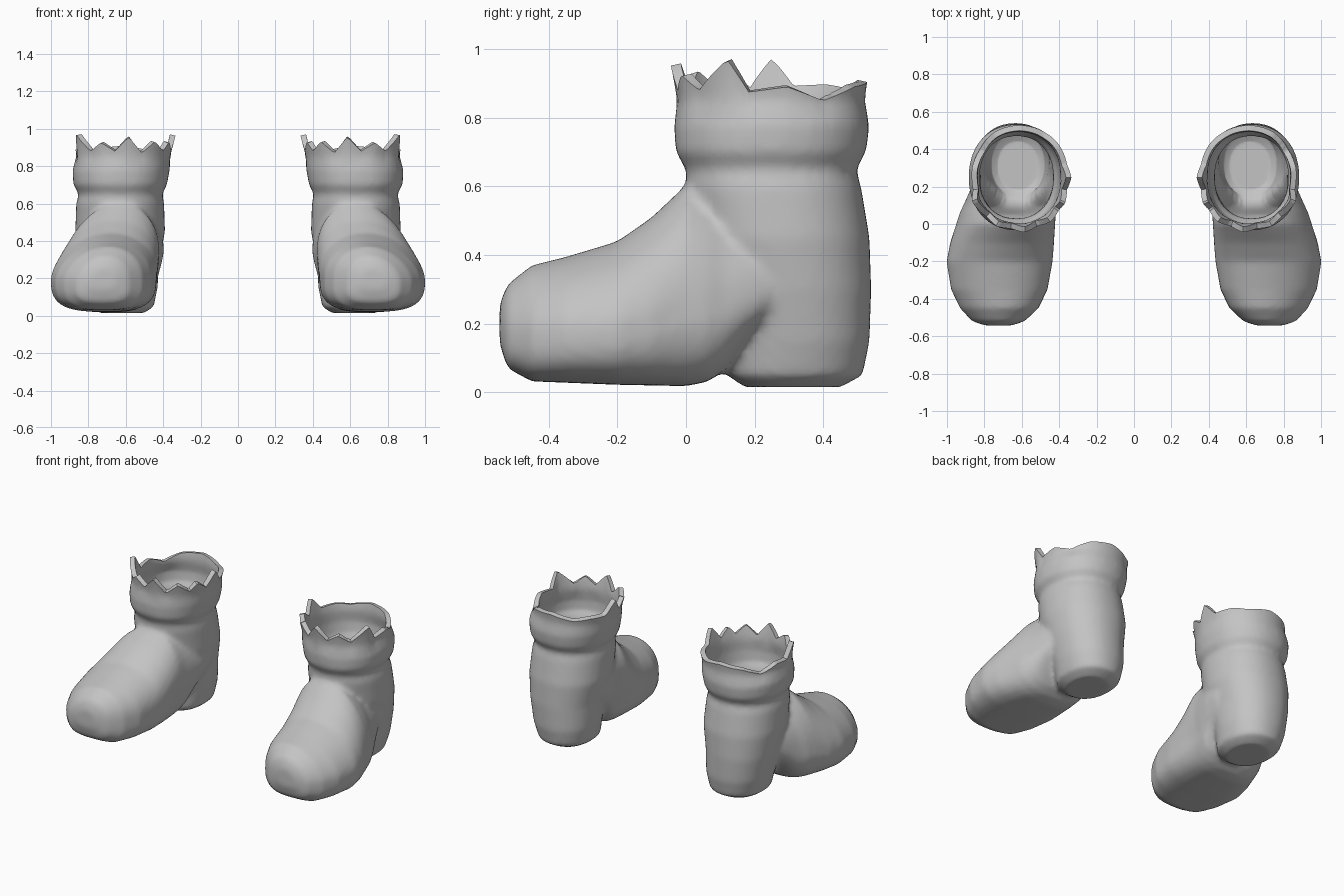
import bpy, bmesh, math
from mathutils import Matrix

cube = bpy.data.objects.get("Cube")
if cube:
    bpy.data.objects.remove(cube, do_unlink=True)

GREY = (0.55, 0.55, 0.55, 1)
mat = bpy.data.materials.new("soft grey")
mat.use_nodes = True
mat.diffuse_color = GREY
bsdf = mat.node_tree.nodes["Principled BSDF"]
bsdf.inputs["Base Color"].default_value = GREY
bsdf.inputs["Roughness"].default_value = 0.8

SIDES = 48
CX, CY = 0.61, 0.25

# Shaft and heel: height, x range, y range
SHAFT = [
    (0.015, 0.50, 0.74, 0.17, 0.45), (0.05, 0.45, 0.79, 0.12, 0.515),
    (0.15, 0.43, 0.82, 0.12, 0.535), (0.30, 0.42, 0.85, 0.08, 0.54),
    (0.45, 0.39, 0.87, 0.03, 0.535), (0.60, 0.395, 0.865, 0.0, 0.51),
    (0.65, 0.405, 0.85, 0.0, 0.495), (0.70, 0.38, 0.88, -0.03, 0.525),
    (0.78, 0.365, 0.885, -0.035, 0.535), (0.85, 0.36, 0.86, -0.02, 0.515),
    (1.0, 0.35, 0.86, -0.02, 0.515),
]
# Foot: y, centre x, half width, bottom, top
FOOT = [
    (-0.543, 0.725, 0.07, 0.14, 0.26), (-0.52, 0.725, 0.14, 0.07, 0.315),
    (-0.45, 0.72, 0.21, 0.032, 0.37), (-0.35, 0.72, 0.258, 0.028, 0.395),
    (-0.2, 0.72, 0.283, 0.022, 0.44), (-0.1, 0.71, 0.275, 0.02, 0.51),
    (0.0, 0.695, 0.258, 0.018, 0.605), (0.06, 0.685, 0.25, 0.03, 0.60),
    (0.11, 0.67, 0.243, 0.06, 0.585), (0.18, 0.655, 0.235, 0.15, 0.55),
    (0.27, 0.64, 0.22, 0.23, 0.50), (0.36, 0.63, 0.18, 0.34, 0.44),
]
# Torn rim: angle in degrees and height
RIM = [
    (-180, 0.965), (-165, 0.88), (-150, 0.93), (-140, 0.88), (-125, 0.93),
    (-110, 0.87), (-95, 0.955), (-80, 0.88), (-65, 0.925), (-50, 0.88),
    (-27, 0.97), (-15, 0.875), (10, 0.89), (35, 0.85), (60, 0.89),
    (90, 0.905), (120, 0.88), (140, 0.89), (165, 0.885), (180, 0.965),
]


def power(v, e):
    return math.copysign(abs(v) ** e, v)


def shaft_ring(z, x0, x1, y0, y1):
    pts = []
    for i in range(SIDES):
        a = math.tau * i / SIDES
        pts.append(((x0 + x1) / 2 + (x1 - x0) / 2 * power(math.cos(a), 0.92),
                    (y0 + y1) / 2 + (y1 - y0) / 2 * power(math.sin(a), 0.92), z))
    return pts


def foot_ring(y, cx, hw, z0, z1):
    pts = []
    zc = z0 + (z1 - z0) * 0.42
    for i in range(SIDES):
        a = math.tau * i / SIDES
        c, s = math.cos(a), math.sin(a)
        if s < 0:  # flatter sole
            c, s = power(c, 0.65), power(s, 0.65)
        z = zc + s * ((z1 - zc) if s > 0 else (zc - z0))
        lean = 0.16 * max(0, z - 0.2)
        pts.append((cx + hw * c - lean, y, z))
    return pts


def loft(bm, rings):
    loops = [[bm.verts.new(p) for p in r] for r in rings]
    for lo, hi in zip(loops, loops[1:]):
        for i in range(SIDES):
            j = (i + 1) % SIDES
            bm.faces.new((lo[i], lo[j], hi[j], hi[i]))
    bm.faces.new(loops[0][::-1])
    bm.faces.new(loops[-1])


def rim_height(angle):
    for (a0, h0), (a1, h1) in zip(RIM, RIM[1:]):
        if a0 <= angle <= a1:
            return h0 + (h1 - h0) * (angle - a0) / (a1 - a0)
    return RIM[0][1]


def evaluated_mesh(ob):
    deps = bpy.context.evaluated_depsgraph_get()
    return bpy.data.meshes.new_from_object(ob.evaluated_get(deps))


# Solid boot: foot and shaft blended into one skin
bm = bmesh.new()
loft(bm, [shaft_ring(*s) for s in SHAFT])
loft(bm, [foot_ring(*f) for f in FOOT])
bmesh.ops.recalc_face_normals(bm, faces=bm.faces)
me = bpy.data.meshes.new("boot_solid")
bm.to_mesh(me)
bm.free()
solid = bpy.data.objects.new("boot_solid", me)
bpy.context.collection.objects.link(solid)
rm = solid.modifiers.new("blend", "REMESH")
rm.mode = "VOXEL"
rm.voxel_size = 0.016
sm = solid.modifiers.new("soften", "SMOOTH")
sm.factor = 0.5
sm.iterations = 5
skin = evaluated_mesh(solid)
bpy.data.objects.remove(solid, do_unlink=True)

# Open the top and pull the edge into a flared, torn rim
LOW, CUT = 0.79, 0.86
bm = bmesh.new()
bm.from_mesh(skin)
bmesh.ops.bisect_plane(bm, geom=bm.verts[:] + bm.edges[:] + bm.faces[:],
                       plane_co=(0, 0, CUT), plane_no=(0, 0, 1), clear_outer=True)
for v in bm.verts:
    if v.co.z > LOW:
        angle = math.degrees(math.atan2(v.co.y - CY, v.co.x - CX))
        t = (v.co.z - LOW) / (CUT - LOW)
        v.co.z = LOW + t * (rim_height(angle) - LOW)
        flare = 1 + 0.9 * max(0, v.co.z - 0.85)
        v.co.x = CX + (v.co.x - CX) * flare
        v.co.y = CY + (v.co.y - CY) * flare
bmesh.ops.recalc_face_normals(bm, faces=bm.faces)
bm.to_mesh(skin)
bm.free()


# Pair of hollow boots
def add_boot(name, mesh):
    mesh.name = name
    mesh.materials.clear()
    mesh.materials.append(mat)
    ob = bpy.data.objects.new(name, mesh)
    bpy.context.collection.objects.link(ob)
    wall = ob.modifiers.new("wall", "SOLIDIFY")
    wall.thickness = 0.03
    wall.offset = -1
    bpy.ops.object.select_all(action="DESELECT")
    ob.select_set(True)
    bpy.context.view_layer.objects.active = ob
    bpy.ops.object.modifier_apply(modifier="wall")
    bpy.ops.object.shade_smooth_by_angle(angle=math.radians(40))


right = skin.copy()
right.transform(Matrix.Scale(-1, 4, (1, 0, 0)))
right.flip_normals()
add_boot("left_boot", skin)
add_boot("right_boot", right)
